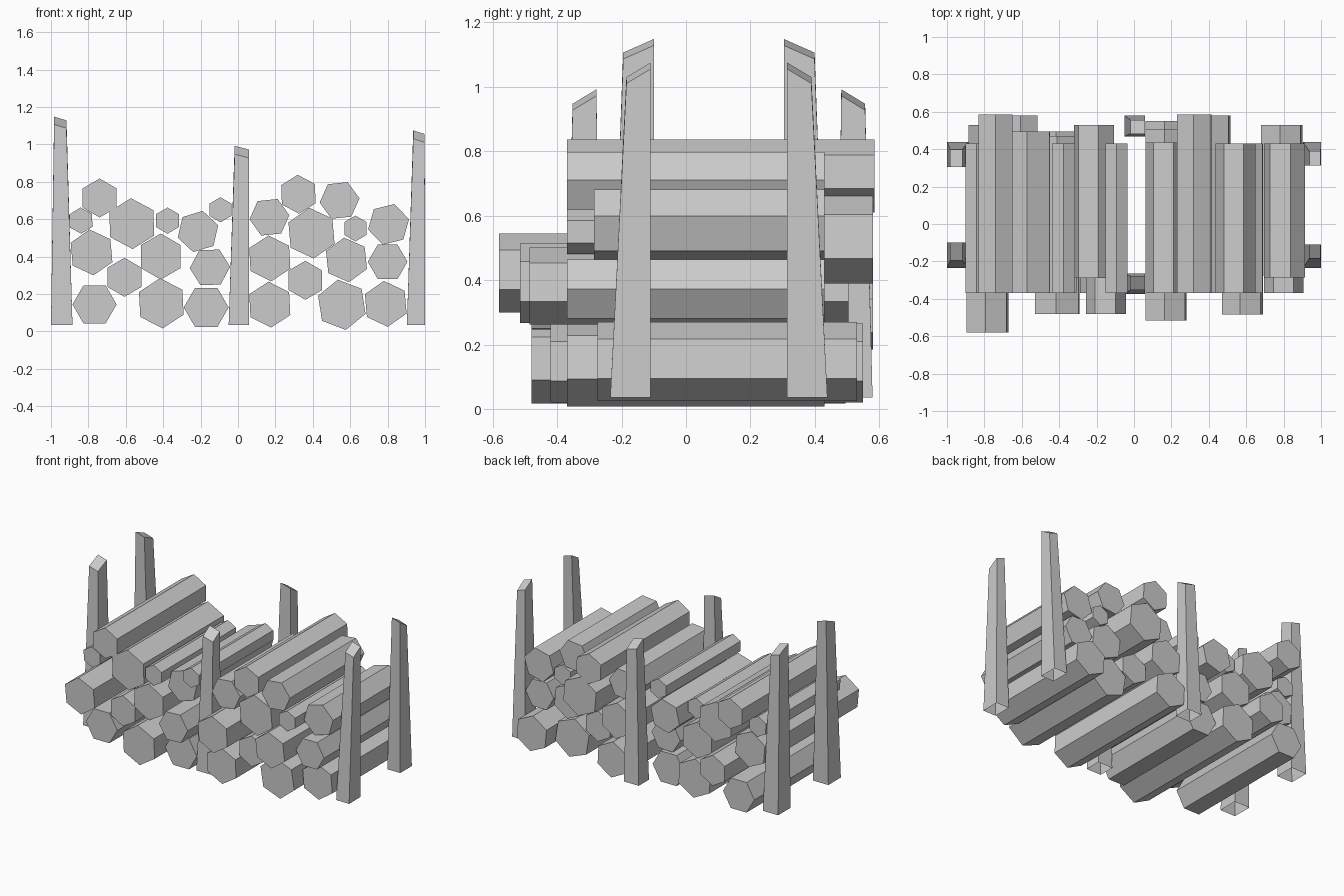
import bpy
from math import cos, sin, radians

if "Cube" in bpy.data.objects:
    bpy.data.objects.remove(bpy.data.objects["Cube"])


def make(name, verts, faces):
    me = bpy.data.meshes.new(name)
    me.from_pydata(verts, [], faces)
    me.update()
    ob = bpy.data.objects.new(name, me)
    bpy.context.collection.objects.link(ob)
    return ob


def log(name, x, z, r, turn, y0, y1):
    """Six-sided log lying along y."""
    ring = [(x + r * cos(radians(turn + 60 * i)), z + r * sin(radians(turn + 60 * i)))
            for i in range(6)]
    verts = [(a, y0, b) for a, b in ring] + [(a, y1, b) for a, b in ring]
    faces = [tuple(range(6)), tuple(range(11, 5, -1))]
    faces += [(i, i + 6, (i + 1) % 6 + 6, (i + 1) % 6) for i in range(6)]
    make(name, verts, faces)


def post(name, base_x, top_x, base_y, top_y, height, drop, front):
    """Tapered stake, open underneath, with a slanted top; y pairs are (outer, inner)."""
    def corners(xs, ys, zs):
        pts = [(xs[0], ys[0]), (xs[1], ys[0]), (xs[1], ys[1]), (xs[0], ys[1])]
        return [(x, y if front else 0.204 - y, z) for (x, y), z in zip(pts, zs)]
    top_z = [height - drop, height - drop - 0.02, height - 0.02, height]
    verts = corners(base_x, base_y, [0.035] * 4) + corners(top_x, top_y, top_z)
    faces = [(4, 5, 6, 7)] + [(i, (i + 1) % 4, (i + 1) % 4 + 4, i + 4) for i in range(4)]
    if not front:
        faces = [f[::-1] for f in faces]
    make(name, verts, faces)


F, B = -0.37, 0.43  # usual front and back ends of a log

# Log layers from bottom to top: x, z, radius, turn, front end, back end
layers = {
    "bottom_log": [
        (-.767, .144, .118, 0, F, .53), (-.41, .15, .134, 93, -.48, .495),
        (-.17, .128, .12, 0, F, B), (.17, .143, .123, 93, -.42, .55),
        (.555, .142, .136, 99, F, B), (.79, .147, .123, 95, -.275, .53)],
    "second_log": [
        (-.783, .422, .123, 95, -.58, B), (-.607, .289, .104, 90, F, .58),
        (-.413, .40, .123, 90, F, .47), (-.15, .342, .108, 2, -.48, B),
        (.17, .39, .123, 93, -.515, .505), (.36, .273, .104, 90, F, B),
        (.58, .382, .12, 96, -.485, B), (.80, .372, .106, 0, F, B)],
    "third_log": [
        (-.84, .592, .07, 92, F, B), (-.568, .576, .136, 92, F, .495),
        (-.377, .592, .07, 90, F, B), (-.214, .534, .113, 77, -.29, .53),
        (-.094, .65, .067, 90, F, B), (.168, .61, .107, 6, F, .435),
        (.393, .525, .136, 95, F, .58), (.628, .55, .069, 90, F, B),
        (.805, .572, .113, 74, -.285, B)],
    "top_log": [
        (-.74, .713, .104, 90, F, .585), (.323, .733, .104, 92, F, .585),
        (.543, .70, .107, 6, F, B)],
}
for layer, rows in layers.items():
    for n, row in enumerate(rows, 1):
        log(f"{layer}_{n}", *row)

# Three pairs of stakes holding the pile
for side, front in (("front", True), ("back", False)):
    post(f"left_post_{side}", (-1, -.885), (-.983, -.917), (-.235, -.10), (-.195, -.10), 1.148, .042, front)
    post(f"middle_post_{side}", (-.05, .06), (-.018, .058), (-.375, -.265), (-.352, -.278), .992, .045, front)
    post(f"right_post_{side}", (.903, 1), (.937, .998), (-.235, -.11), (-.185, -.11), 1.075, .045, front)
